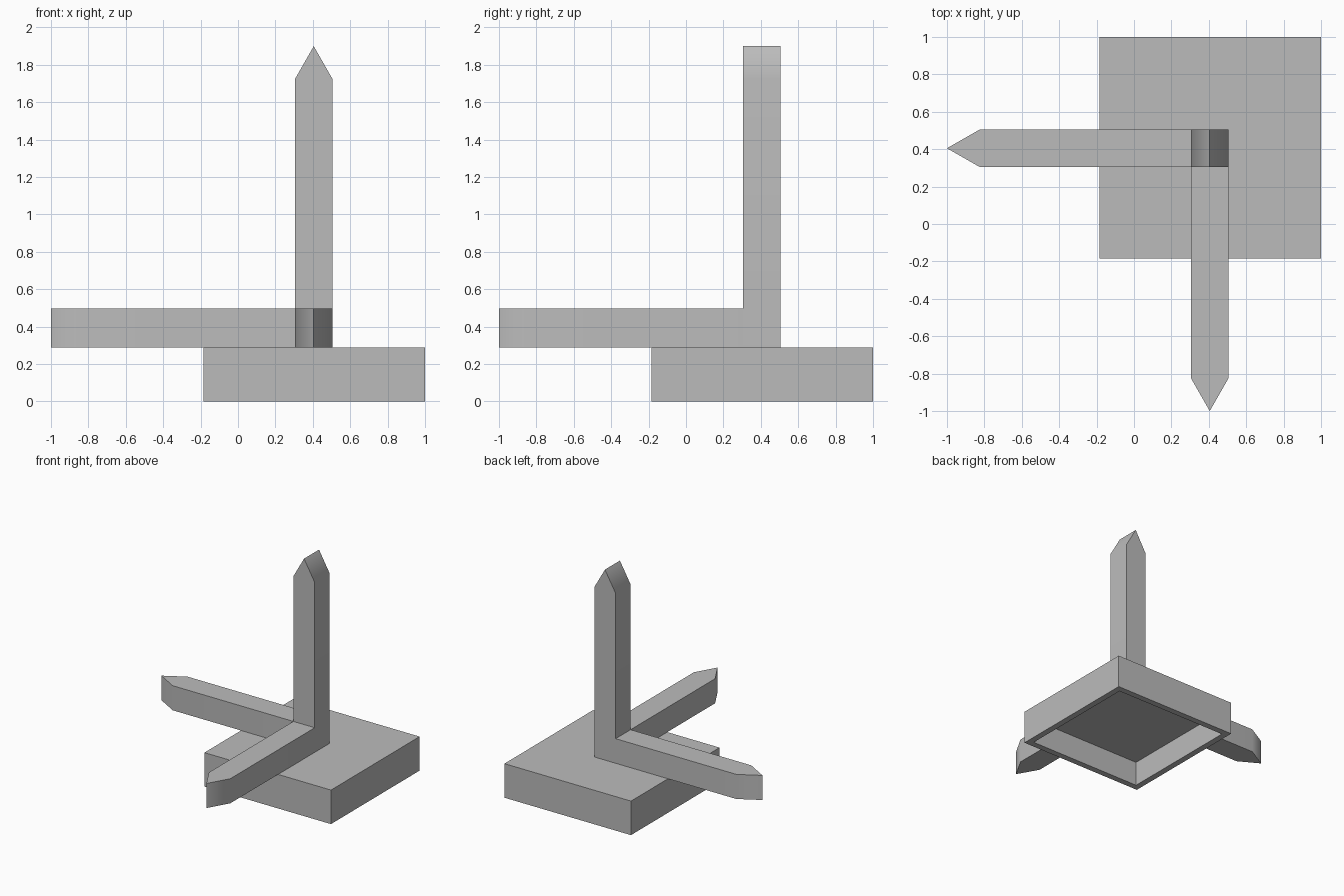
import bpy, bmesh
from mathutils import Vector

if "Cube" in bpy.data.objects:
    bpy.data.objects.remove(bpy.data.objects["Cube"])

grey = bpy.data.materials.new("mid grey")
grey.diffuse_color = (0.5, 0.5, 0.5, 1)
grey.use_nodes = True
grey.node_tree.nodes["Principled BSDF"].inputs["Base Color"].default_value = grey.diffuse_color


def finish(bm, name):
    bmesh.ops.recalc_face_normals(bm, faces=bm.faces)
    mesh = bpy.data.meshes.new(name)
    bm.to_mesh(mesh)
    bm.free()
    mesh.materials.append(grey)
    obj = bpy.data.objects.new(name, mesh)
    bpy.context.collection.objects.link(obj)
    return obj


def pointed_bar(name, start, along, side, depth, length):
    """Square bar from start (centre of its root) that ends in a wedge."""
    start, along, side, depth = map(Vector, (start, along, side, depth))
    half, tip = 0.1, 0.175
    outline = [(0, -half), (length - tip, -half), (length, 0),
               (length - tip, half), (0, half)]
    bm = bmesh.new()
    face = bm.faces.new([bm.verts.new(start + along * a + side * s - depth / 2)
                         for a, s in outline])
    ext = bmesh.ops.extrude_face_region(bm, geom=[face])
    moved = [v for v in ext["geom"] if isinstance(v, bmesh.types.BMVert)]
    bmesh.ops.translate(bm, vec=depth, verts=moved)
    obj = finish(bm, name)
    # soften the bend into the wedge, keep the square edges sharp
    bpy.context.view_layer.objects.active = obj
    obj.select_set(True)
    bpy.ops.object.shade_smooth_by_angle(angle=0.6)
    obj.select_set(False)
    weighted = obj.modifiers.new("even_shading", "WEIGHTED_NORMAL")
    weighted.keep_sharp = True


# Base block, hollow underneath
low, high, top, wall = -0.185, 1.0, 0.288, 0.075
bm = bmesh.new()
bmesh.ops.create_cube(bm, size=1)
for v in bm.verts:
    v.co = [high if c > 0 else low for c in v.co[:2]] + [top if v.co.z > 0 else 0]
bottom = min(bm.faces, key=lambda f: f.calc_center_median().z)
bmesh.ops.inset_region(bm, faces=[bottom], thickness=wall)
ext = bmesh.ops.extrude_face_region(bm, geom=[bottom])
bmesh.ops.translate(bm, vec=(0, 0, top - wall),
                    verts=[v for v in ext["geom"] if isinstance(v, bmesh.types.BMVert)])
if bottom.is_valid:
    bmesh.ops.delete(bm, geom=[bottom], context="FACES_ONLY")
finish(bm, "hollow_base")

# Three pointed bars meeting at right angles
c, z = 0.405, 0.392
pointed_bar("upright_bar", (c, c, top), (0, 0, 1), (1, 0, 0), (0, 0.2, 0), 1.9 - top)
pointed_bar("left_bar", (c - 0.1, c, z), (-1, 0, 0), (0, 1, 0), (0, 0, 0.208), 1.305)
pointed_bar("front_bar", (c, c - 0.1, z), (0, -1, 0), (1, 0, 0), (0, 0, 0.208), 1.305)
